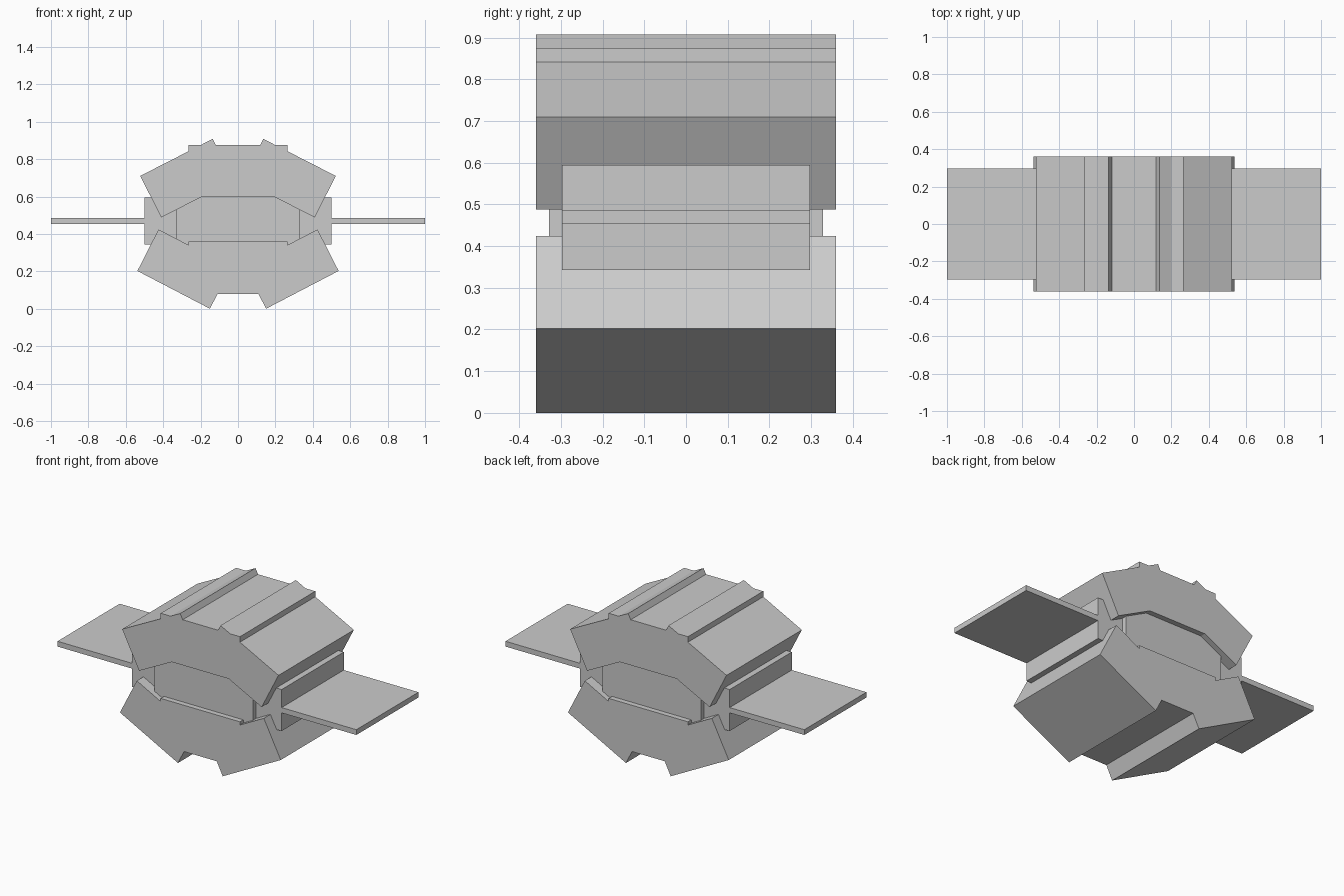
import bpy, bmesh
from mathutils import Vector

if "Cube" in bpy.data.objects:
    bpy.data.objects.remove(bpy.data.objects["Cube"])


def prism(name, profile, half_depth):
    """Extrude an XZ outline symmetrically along Y."""
    bm = bmesh.new()
    face = bm.faces.new([bm.verts.new((x, -half_depth, z)) for x, z in profile])
    ext = bmesh.ops.extrude_face_region(bm, geom=[face])
    verts = [g for g in ext["geom"] if isinstance(g, bmesh.types.BMVert)]
    bmesh.ops.translate(bm, verts=verts, vec=(0, 2 * half_depth, 0))
    bmesh.ops.recalc_face_normals(bm, faces=bm.faces)
    mesh = bpy.data.meshes.new(name)
    bm.to_mesh(mesh)
    bm.free()
    obj = bpy.data.objects.new(name, mesh)
    bpy.context.collection.objects.link(obj)
    return obj


def block(name, half_width, z0, z1, half_depth):
    w = half_width
    return prism(name, [(-w, z0), (w, z0), (w, z1), (-w, z1)], half_depth)


def tilted_pair(name, a, b, c):
    """Mirrored pair of tilted slabs from three corners of the right one."""
    a, b, c = Vector(a), Vector(b), Vector(c)
    corners = [a, b, c, a + c - b]
    for side, s in (("right", 1), ("left", -1)):
        prism(f"{name}_{side}", [(s * p.x, p.y) for p in corners], 0.36)


# Upper shell: flat centre slab and two sloping side slabs
block("upper_shell_centre", 0.265, 0.60, 0.875, 0.36)
tilted_pair("upper_shell_side", (0.135, 0.908), (0.523, 0.71), (0.41, 0.488))

# Lower shell
block("lower_shell_centre", 0.265, 0.08, 0.36, 0.36)
tilted_pair("lower_shell_side", (0.15, 0.0), (0.538, 0.202), (0.425, 0.424))

# Inner core, cross block and the thin plate forming both wings
block("core", 0.33, 0.33, 0.62, 0.328)
block("cross_block", 0.50, 0.343, 0.594, 0.297)
block("wing_plate", 1.0, 0.453, 0.485, 0.297)
